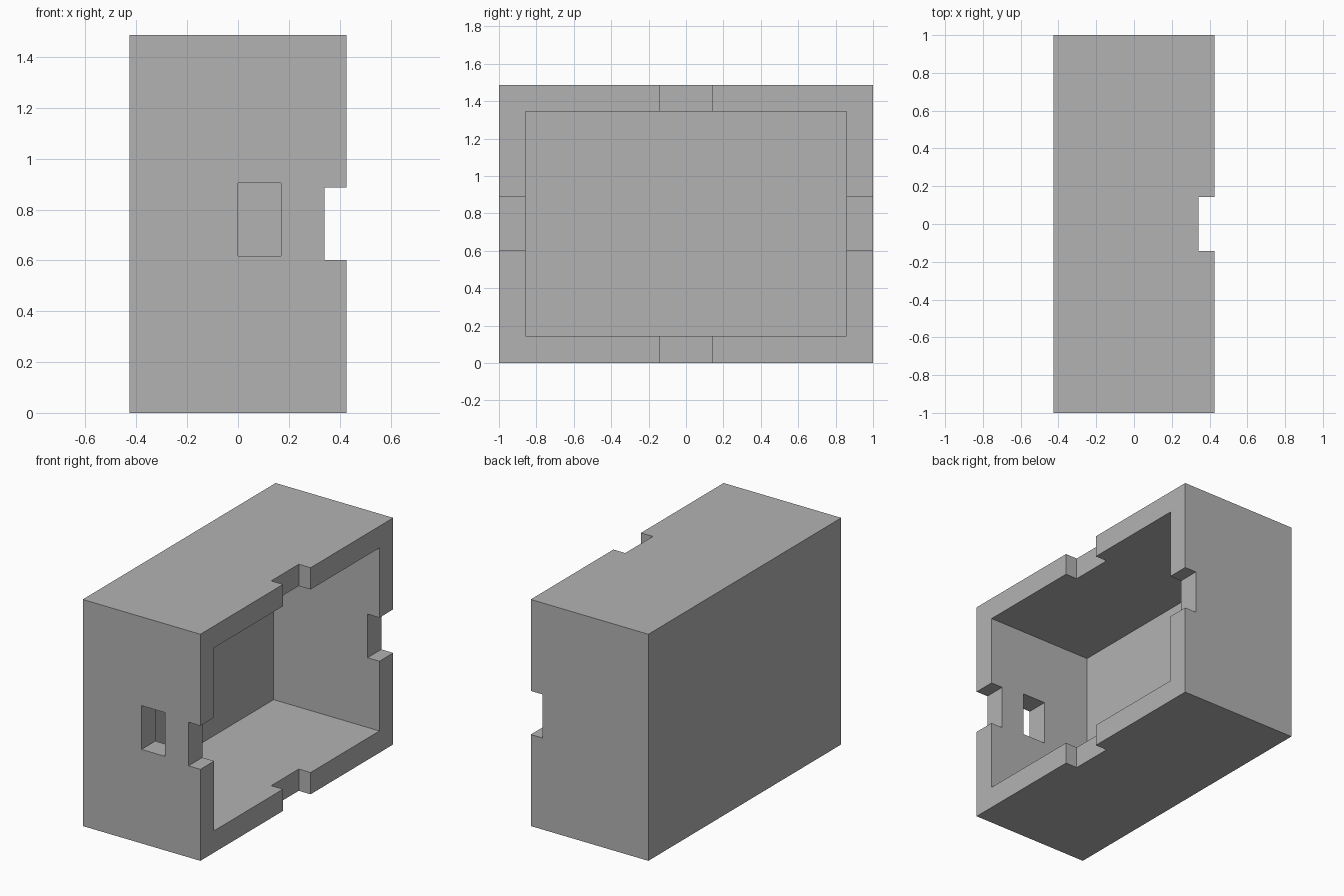
import bpy

cube = bpy.data.objects.get("Cube")
if cube:
    bpy.data.objects.remove(cube, do_unlink=True)

# Main dimensions
HALF_X, HALF_Y, HEIGHT = 0.427, 1.0, 1.487
WALL = 0.143      # side wall thickness
BACK = 0.086      # closed panel thickness, also the notch depth
MID = HEIGHT / 2

grey = bpy.data.materials.new("plain grey")
grey.use_nodes = True
colour = (0.45, 0.45, 0.45, 1)
grey.diffuse_color = colour
grey.node_tree.nodes["Principled BSDF"].inputs["Base Color"].default_value = colour


def block(name, low, high):
    """Axis-aligned block between two corners."""
    bpy.ops.mesh.primitive_cube_add(size=1)
    obj = bpy.context.object
    obj.name = name
    for v in obj.data.vertices:
        v.co = [h if c > 0 else l for c, l, h in zip(v.co, low, high)]
    obj.data.materials.append(grey)
    return obj


def cut(target, name, low, high):
    """Subtract a block from the target, then discard the cutter."""
    cutter = block(name, low, high)
    cutter.hide_render = True
    mod = target.modifiers.new(name, "BOOLEAN")
    mod.operation = "DIFFERENCE"
    mod.solver = "EXACT"
    mod.object = cutter
    bpy.context.view_layer.objects.active = target
    bpy.ops.object.modifier_apply(modifier=mod.name)
    bpy.data.objects.remove(cutter, do_unlink=True)


# Box shell, open on its left side
shell = block("box_shell", (-HALF_X, -HALF_Y, 0), (HALF_X, HALF_Y, HEIGHT))
cut(shell, "cavity",
    (-HALF_X + BACK, -HALF_Y + WALL, WALL),
    (HALF_X + 0.1, HALF_Y - WALL, HEIGHT - WALL))

# Notches in the middle of each rim edge
rim = HALF_X - BACK
cut(shell, "top_bottom_notches",
    (rim, -WALL, -0.1), (HALF_X + 0.2, WALL, HEIGHT + 0.1))
cut(shell, "front_back_notches",
    (rim, -HALF_Y - 0.1, MID - WALL), (HALF_X + 0.2, HALF_Y + 0.1, MID + WALL))

# Rectangular window through the front wall
cut(shell, "front_window",
    (0, -HALF_Y - 0.1, 0.617), (0.17, -HALF_Y + WALL + 0.1, 0.904))
